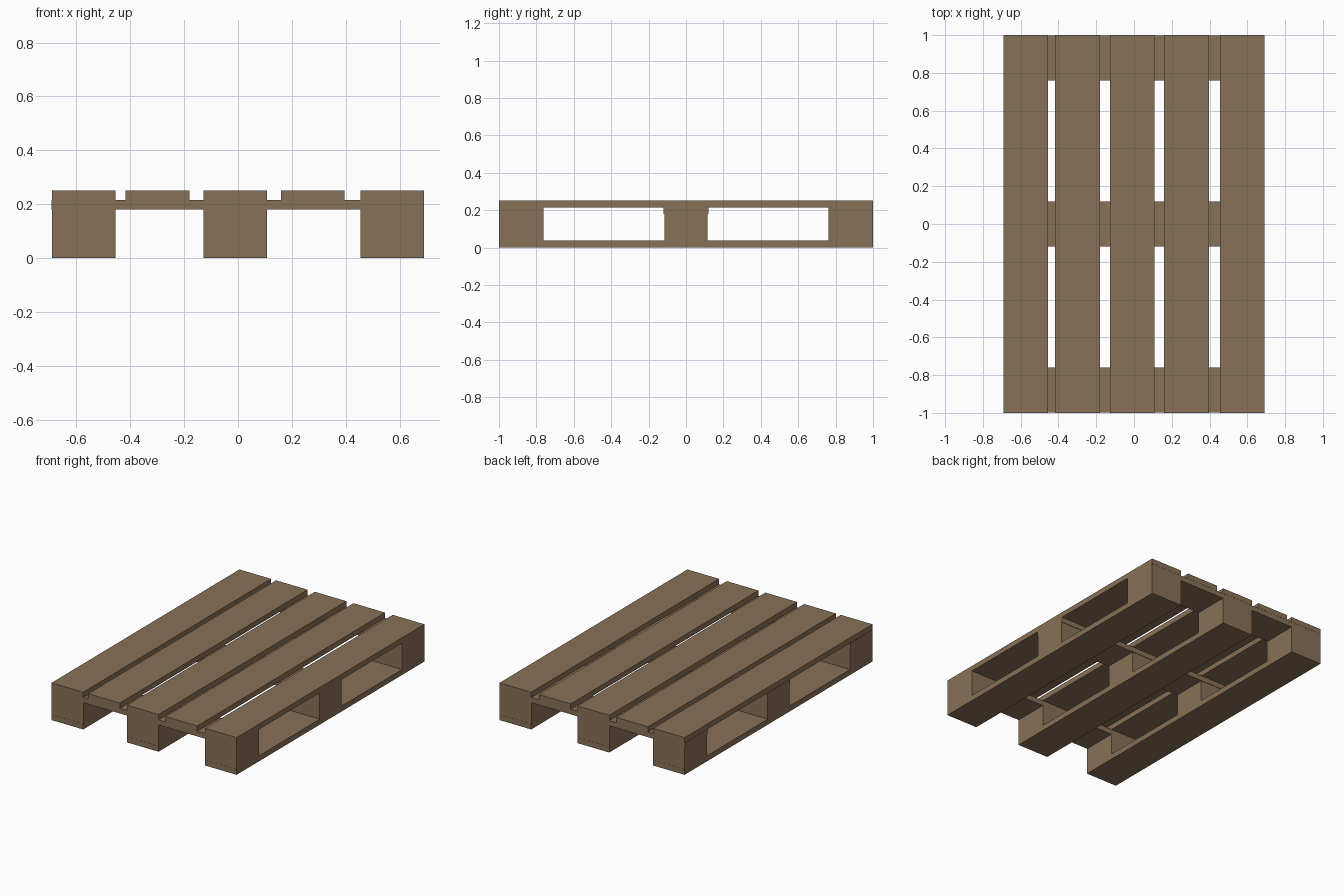
import bpy

if "Cube" in bpy.data.objects:
    bpy.data.objects.remove(bpy.data.objects["Cube"])

# One wood colour for the whole pallet
wood = bpy.data.materials.new("brown wood")
wood.diffuse_color = (0.25, 0.165, 0.095, 1)
wood.use_nodes = True
wood.node_tree.nodes["Principled BSDF"].inputs["Base Color"].default_value = wood.diffuse_color


def box(name, x, y, z):
    """Box from (min, max) ranges on each axis."""
    bpy.ops.mesh.primitive_cube_add(
        size=1, location=[(a + b) / 2 for a, b in (x, y, z)])
    ob = bpy.context.object
    ob.name = name
    ob.scale = [b - a for a, b in (x, y, z)]
    bpy.ops.object.transform_apply(location=False, rotation=False, scale=True)
    ob.data.materials.append(wood)


W = 0.236                                        # board width
DECK_X = (-0.572, -0.299, -0.010, 0.278, 0.572)  # deck board centres
RUNNER_X = (-0.572, -0.010, 0.572)               # runner and block centres
ROW_Y = (-0.880, 0.0, 0.880)                     # cross board centres
Z = (0.0, 0.037, 0.180, 0.215, 0.251)            # layer heights


def span(c, w=W):
    return (c - w / 2, c + w / 2)


# Deck boards
for x in DECK_X:
    box("deck_board", span(x), (-1, 1), (Z[3], Z[4]))

# Cross boards under the deck
for y in ROW_Y:
    box("cross_board", (-0.692, 0.69), span(y, 0.238), (Z[2], Z[3]))

# Bottom runners with three blocks each
for x in RUNNER_X:
    box("bottom_runner", span(x), (-1, 1), (Z[0], Z[1]))
    for y in ROW_Y:
        box("block", span(x), span(y, 0.232 if y == 0 else 0.238), (Z[1], Z[2]))
